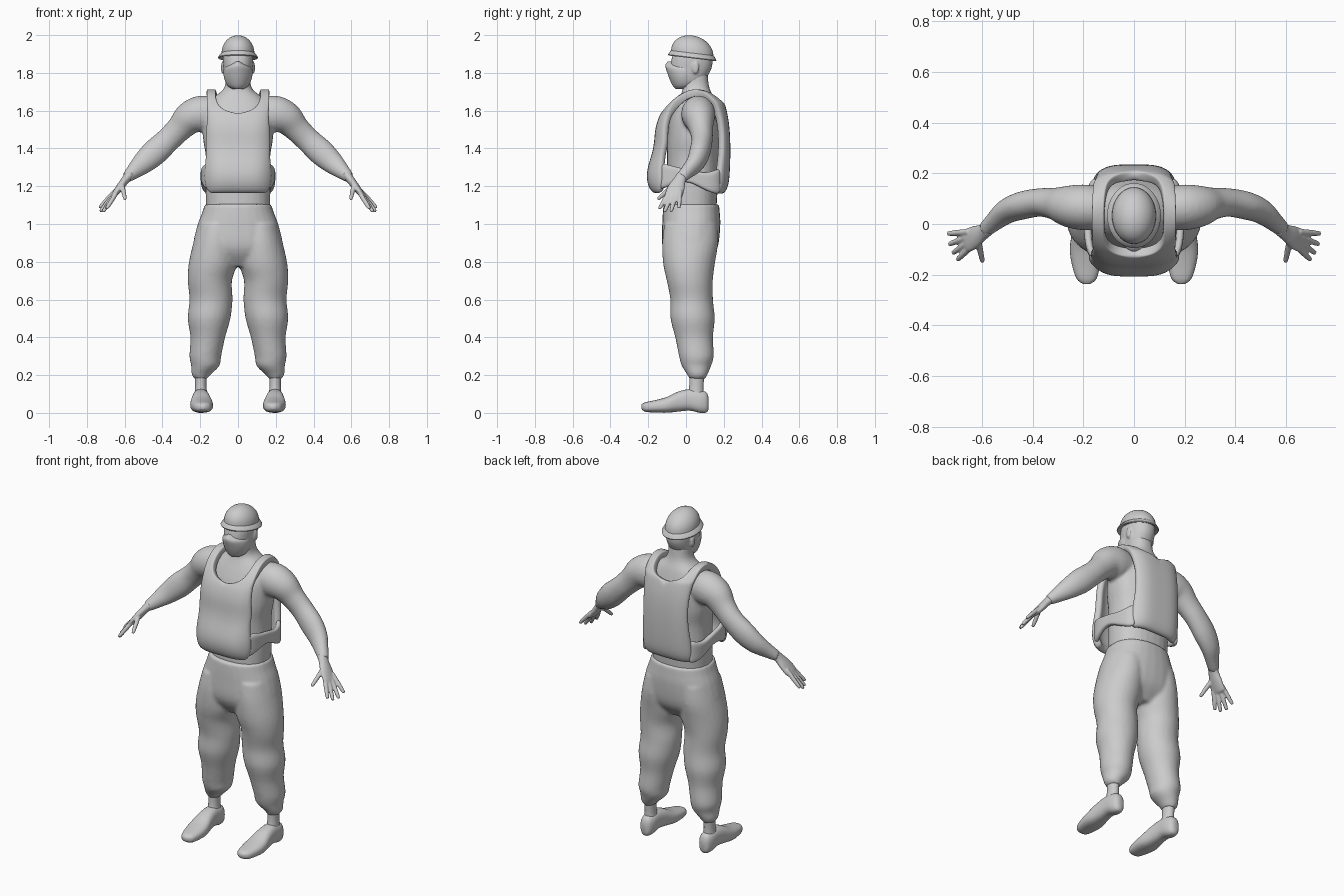
import bpy, bmesh, math
from mathutils import Vector

X, Y, Z = Vector((1, 0, 0)), Vector((0, 1, 0)), Vector((0, 0, 1))


def smooth_rows(rows, n):
    """Catmull-Rom interpolation between rows of numbers."""
    out = []
    for i in range(len(rows) - 1):
        p0, p1, p2 = rows[max(i - 1, 0)], rows[i], rows[i + 1]
        p3 = rows[min(i + 2, len(rows) - 1)]
        for k in range(n):
            t = k / n
            out.append([0.5 * (2 * b + (c - a) * t + (2 * a - 5 * b + 4 * c - d) * t * t
                        + (3 * b - a - 3 * c + d) * t ** 3) for a, b, c, d in zip(p0, p1, p2, p3)])
    return out + [list(rows[-1])]


def tube(bm, rows, side=X, axis=None, power=2.0, seg=28, steps=4, flip=1):
    """Loft through rows (x, y, z, radius along side, radius across)."""
    rows = smooth_rows(rows, steps)
    pts = [Vector((r[0] * flip, r[1], r[2])) for r in rows]
    rings = []
    for i, (p, r) in enumerate(zip(pts, rows)):
        t = axis or (pts[min(i + 1, len(pts) - 1)] - pts[max(i - 1, 0)]).normalized()
        u = (side - t * side.dot(t)).normalized()
        v = t.cross(u)
        ring = []
        for k in range(seg):
            a = 2 * math.pi * k / seg
            c, s = [math.copysign(abs(f) ** (2 / power), f) for f in (math.cos(a), math.sin(a))]
            ring.append(bm.verts.new(p + u * c * r[3] + v * s * r[4]))
        rings.append(ring)
    for a, b in zip(rings, rings[1:]):
        for k in range(seg):
            bm.faces.new((a[k], a[(k + 1) % seg], b[(k + 1) % seg], b[k]))
    bm.faces.new(rings[0][::-1])
    bm.faces.new(rings[-1])


def finish(name, bm, voxel=0, relax=4, recalc=True):
    if recalc:
        bmesh.ops.recalc_face_normals(bm, faces=bm.faces)
    for f in bm.faces:
        f.smooth = True
    me = bpy.data.meshes.new(name)
    bm.to_mesh(me)
    bm.free()
    ob = bpy.data.objects.new(name, me)
    bpy.context.collection.objects.link(ob)
    if voxel:
        m = ob.modifiers.new("blend", 'REMESH')
        m.mode, m.voxel_size, m.use_smooth_shade = 'VOXEL', voxel, True
        m = ob.modifiers.new("relax", 'SMOOTH')
        m.factor, m.iterations = 0.5, relax
    return ob


# torso, neck and arms
bm = bmesh.new()
tube(bm, [(0, .03, 1.06, .168, .13), (0, .035, 1.2, .172, .133), (0, .035, 1.35, .17, .135),
          (0, .04, 1.45, .185, .138), (0, .045, 1.55, .185, .132), (0, .05, 1.62, .17, .11),
          (0, .055, 1.67, .13, .09), (0, .055, 1.705, .085, .075), (0, .05, 1.74, .067, .07),
          (0, .045, 1.8, .064, .07)], axis=Z, power=2.3)
for s in (1, -1):
    tube(bm, [(.1, .06, 1.58, .08, .085), (.19, .065, 1.582, .09, .098), (.255, .07, 1.56, .083, .088),
              (.31, .08, 1.505, .064, .07), (.37, .085, 1.445, .056, .066), (.44, .073, 1.38, .055, .07),
              (.5, .05, 1.325, .048, .06), (.55, .01, 1.28, .037, .043), (.59, -.025, 1.245, .031, .028)],
         side=Y, flip=s)
finish("torso_and_arms", bm, .009)

# hands
for s, label in ((1, "left"), (-1, "right")):
    bm = bmesh.new()
    tube(bm, [(.575, -.015, 1.26, .031, .027), (.595, -.032, 1.235, .032, .022), (.625, -.05, 1.195, .044, .02),
              (.655, -.065, 1.155, .047, .015), (.665, -.068, 1.143, .035, .01)], side=Y, flip=s)
    digits = [((.665, -.032, 1.16), (.735, -.038, 1.085)), ((.665, -.055, 1.15), (.73, -.08, 1.065)),
              ((.66, -.077, 1.15), (.715, -.115, 1.063)), ((.65, -.097, 1.155), (.697, -.142, 1.08)),
              ((.612, -.075, 1.2), (.597, -.15, 1.13))]
    for a, b in digits:
        a, b = Vector(a), Vector(b)
        rows = [(*a.lerp(b, t), r, r) for t, r in ((-.2, .012), (.3, .0125), (.9, .01), (1, .005))]
        tube(bm, rows, side=Y, seg=12, flip=s)
    finish(label + "_hand", bm, .005, 3)

# trousers: two legs blended into the hips
bm = bmesh.new()
tube(bm, [(0, .02, .775, .16, .08), (0, .022, .84, .23, .13), (0, .023, .9, .237, .15),
          (0, .028, 1.0, .213, .154), (0, .028, 1.06, .19, .151), (0, .028, 1.105, .176, .147)],
     axis=Z, power=2.3)
for s in (1, -1):
    tube(bm, [(.197, .06, .18, .033, .042), (.194, .06, .205, .052, .055), (.173, .055, .25, .075, .078),
              (.173, .055, .3, .084, .092), (.16, .043, .4, .092, .1), (.153, .035, .5, .113, .117),
              (.143, .03, .6, .114, .113), (.149, .02, .7, .117, .122), (.133, .016, .79, .128, .137),
              (.12, .022, .9, .117, .148), (.11, .025, 1.0, .1, .14)], axis=Z, flip=s)
finish("trousers", bm, .01)

# shoes and ankles
for s, label in ((1, "left"), (-1, "right")):
    bm = bmesh.new()
    tube(bm, [(.187, -.236, .033, .015, .012), (.187, -.215, .031, .04, .025), (.19, -.16, .035, .055, .033),
              (.193, -.1, .043, .06, .042), (.195, -.04, .06, .051, .053), (.196, .02, .069, .044, .057),
              (.196, .075, .06, .042, .06), (.196, .108, .055, .032, .053), (.196, .12, .05, .015, .03)],
         axis=Y, power=2.5, flip=s)
    finish(label + "_shoe", bm)
    bm = bmesh.new()
    tube(bm, [(.196, .05, .08, .036, .046), (.197, .055, .14, .03, .038), (.197, .058, .22, .032, .04)],
         axis=Z, flip=s)
    finish(label + "_ankle", bm)

# head with ears
bm = bmesh.new()
tube(bm, [(0, .01, 1.715, .035, .045), (0, .012, 1.745, .06, .075), (0, .018, 1.78, .072, .095),
          (0, .027, 1.83, .078, .11), (0, .032, 1.88, .08, .107), (0, .032, 1.93, .07, .09)],
     axis=Z, power=2.2)
for s in (1, -1):
    tube(bm, [(.07, .045, 1.825, .014, .025), (.082, .05, 1.827, .018, .032), (.089, .055, 1.828, .013, .024)],
         side=Y, axis=X * s, seg=16, flip=s)
finish("head", bm, .006, 3)

# face mask with a centre ridge
bm = bmesh.new()
tube(bm, [(0, -.015, 1.715, .03, .04), (0, -.01, 1.732, .055, .06), (0, -.01, 1.765, .071, .076),
          (0, -.01, 1.8, .077, .089), (0, -.01, 1.828, .072, .098), (0, -.02, 1.845, .045, .088),
          (0, -.03, 1.86, .015, .066)], axis=Z, power=1.8, seg=32)
finish("face_mask", bm)

# helmet: brim plus dome, tilted slightly backwards
bm = bmesh.new()
rows = [(0, .033, z, a, b) for z, a, b in ((1.888, .078, .1), (1.877, .104, .126), (1.882, .106, .128),
                                          (1.895, .098, .121), (1.903, .089, .115))]
for k in range(10):
    t = math.radians(88) * k / 9
    rows.append((0, .033, 1.905 + .093 * math.sin(t), .087 * math.cos(t), .112 * math.cos(t)))
tube(bm, rows, axis=Z, seg=40, steps=1)
for v in bm.verts:
    v.co.z -= .12 * (v.co.y - .033)
helmet = finish("helmet", bm)
bpy.context.view_layer.objects.active = helmet
helmet.select_set(True)
bpy.ops.object.shade_smooth_by_angle(angle=math.radians(40))


def padded(name, grid, thickness):
    """Thick rounded sheet from rows of points, mirrored across x."""
    bm = bmesh.new()
    vs = [[bm.verts.new(p) for p in row] for row in grid]
    for a, b in zip(vs, vs[1:]):
        for j in range(len(a) - 1):
            bm.faces.new((a[j], a[j + 1], b[j + 1], b[j]))
    ob = finish(name, bm, recalc=False)
    m = ob.modifiers.new("mirror", 'MIRROR')
    m.merge_threshold = .0005
    m = ob.modifiers.new("padding", 'SOLIDIFY')
    m.thickness, m.offset = thickness, -1
    m = ob.modifiers.new("round", 'SUBSURF')
    m.levels = m.render_levels = 2


# vest: one padded strip from front hem over the shoulders to back hem (y, z, inner x, outer x)
profile = [(-.165, 1.155, 0, .15), (-.195, 1.185, 0, .18), (-.21, 1.24, 0, .19), (-.204, 1.3, 0, .187),
           (-.18, 1.37, 0, .176), (-.168, 1.43, 0, .182), (-.165, 1.5, 0, .176), (-.147, 1.56, 0, .172),
           (-.132, 1.588, 0, .17), (-.124, 1.6, .06, .169), (-.105, 1.627, .1, .168), (-.07, 1.662, .115, .168),
           (-.02, 1.697, .117, .167), (.04, 1.714, .117, .167), (.1, 1.712, .115, .167), (.15, 1.69, .11, .167),
           (.185, 1.66, .095, .167), (.202, 1.642, .05, .167), (.209, 1.63, 0, .166), (.227, 1.55, 0, .155),
           (.235, 1.45, 0, .152), (.235, 1.35, 0, .158), (.231, 1.25, 0, .17), (.222, 1.19, 0, .168),
           (.195, 1.152, 0, .152)]
grid = []
for y, z, xi, xo in profile:
    xs = [xi + (xo - xi) * j / 6 for j in range(7)]
    grid.append([(x, y * (1 - .3 * (x / .18) ** 4), z) for x in xs])
padded("vest", grid, .042)

# side bands joining the vest front and back (x, y, low z, high z)
bands = [(.16, -.155, 1.18, 1.32), (.188, -.11, 1.19, 1.32), (.197, -.05, 1.22, 1.3), (.198, .02, 1.225, 1.29),
         (.196, .09, 1.185, 1.27), (.185, .15, 1.16, 1.28), (.155, .19, 1.155, 1.3)]
padded("vest_side_band", [[(x, y, h + (l - h) * j / 3) for j in range(4)][::-1][::-1]
                          for x, y, l, h in bands], .03)
